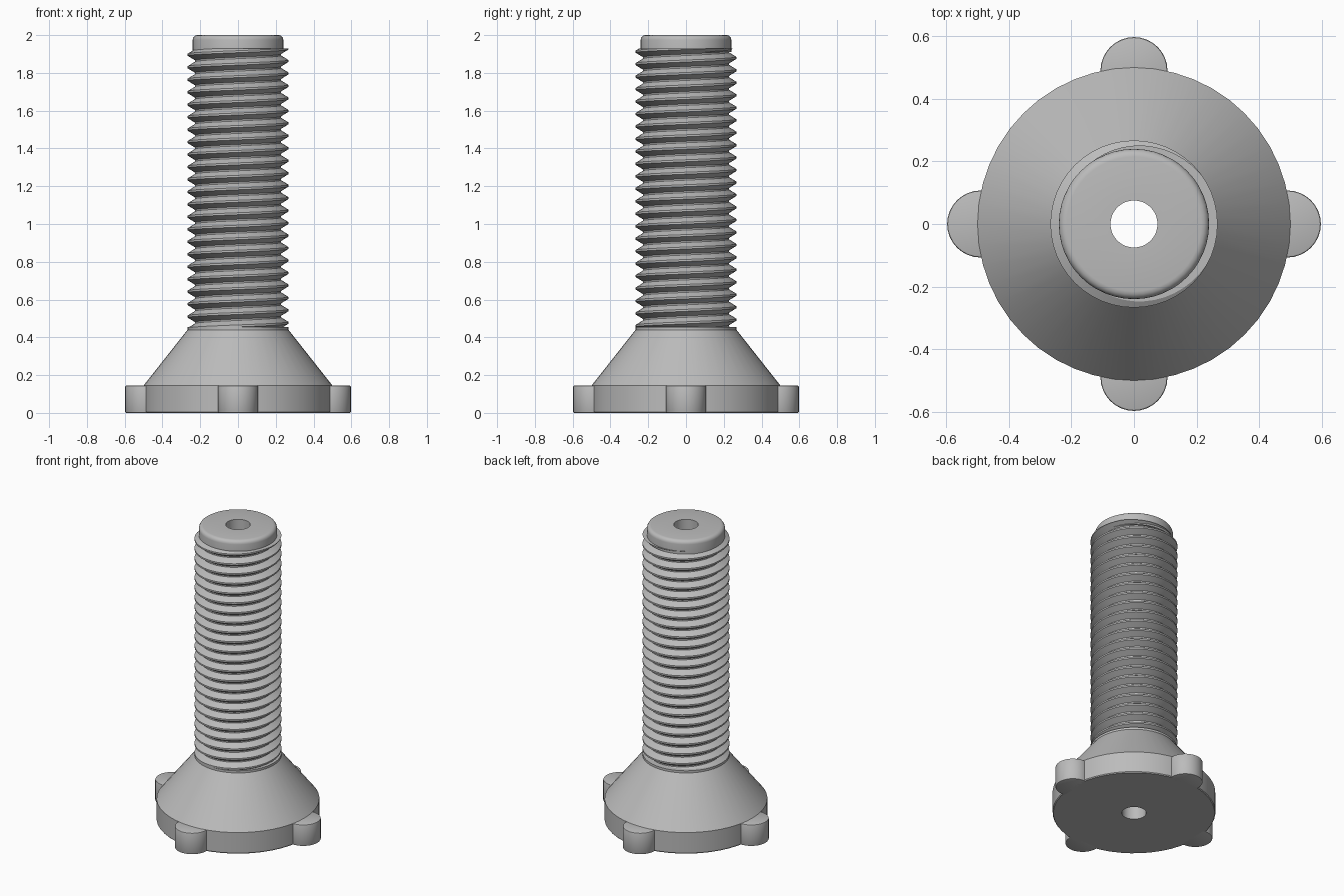
import bpy, bmesh
from math import sin, cos, pi, radians

cube = bpy.data.objects.get("Cube")
if cube:
    bpy.data.objects.remove(cube, do_unlink=True)

grey = bpy.data.materials.new("plain grey")
grey.use_nodes = True
COLOUR = (0.5, 0.5, 0.5, 1)
grey.diffuse_color = COLOUR
grey.node_tree.nodes["Principled BSDF"].inputs["Base Color"].default_value = COLOUR


def finish(bm, name, angle=30):
    """Turn a bmesh into a shaded object."""
    bmesh.ops.recalc_face_normals(bm, faces=bm.faces)
    mesh = bpy.data.meshes.new(name)
    bm.to_mesh(mesh)
    bm.free()
    mesh.materials.append(grey)
    obj = bpy.data.objects.new(name, mesh)
    bpy.context.collection.objects.link(obj)
    bpy.ops.object.select_all(action='DESELECT')
    obj.select_set(True)
    bpy.context.view_layer.objects.active = obj
    if angle:
        bpy.ops.object.shade_smooth_by_angle(angle=radians(angle))
    return obj


def lathe(name, profile, sides, angle=30, closed=False):
    """Revolve (radius, z) points about the z axis."""
    bm = bmesh.new()
    rings = [[bm.verts.new((r * cos(2 * pi * i / sides), r * sin(2 * pi * i / sides), z))
              for i in range(sides)] for r, z in profile]
    pairs = list(zip(rings, rings[1:]))
    if closed:
        pairs.append((rings[-1], rings[0]))
    for a, b in pairs:
        for i in range(sides):
            j = (i + 1) % sides
            bm.faces.new((a[i], a[j], b[j], b[i]))
    return finish(bm, name, angle)


HOLE, ROOT, CREST = 0.075, 0.228, 0.267
BASE_TOP, NECK, THREAD_TOP = 0.145, 0.44, 1.93
SIDES = 48

# Flared foot with a bore through it
lathe("flared_base", [(HOLE, 0), (0.495, 0), (0.5, 0.006), (0.5, BASE_TOP),
                      (CREST, NECK), (CREST, NECK + 0.015), (HOLE, NECK + 0.015)],
      SIDES, 20, closed=True)

# Rounded tip and the bore that runs down the shank
cap = [(0.24 - 0.025 * (1 - cos(a)), 1.975 + 0.025 * sin(a))
       for a in (i * pi / 8 for i in range(5))]
lathe("rounded_tip", [(HOLE, NECK), (ROOT - 0.01, NECK), (ROOT - 0.01, THREAD_TOP - 0.02),
                      (0.24, THREAD_TOP - 0.02)] + cap + [(HOLE, 2)],
      SIDES, 35, closed=True)

# Right-handed screw thread, trimmed flat at both ends
PITCH, STEPS = 0.066, 48
tooth = [(0, ROOT), (0.12, ROOT), (0.48, CREST), (0.64, CREST)]
turns = int((THREAD_TOP - NECK) / PITCH) + 4
bm = bmesh.new()
columns = []
for i in range(STEPS + 1):
    a = 2 * pi * i / STEPS
    columns.append([bm.verts.new((r * cos(a), r * sin(a),
                                  NECK + (k - 2 + t + i / STEPS) * PITCH))
                    for k in range(turns) for t, r in tooth])
for a, b in zip(columns, columns[1:]):
    for k in range(len(a) - 1):
        bm.faces.new((a[k], b[k], b[k + 1], a[k + 1]))
bmesh.ops.remove_doubles(bm, verts=bm.verts, dist=0.0005)
for z, n in ((NECK + 0.01, -1), (THREAD_TOP, 1)):
    bmesh.ops.bisect_plane(bm, geom=bm.verts[:] + bm.edges[:] + bm.faces[:],
                           plane_co=(0, 0, z), plane_no=(0, 0, n), clear_outer=True)
rim = [e for e in bm.edges if e.is_boundary and
       all(abs(v.co.z - THREAD_TOP) < 0.0005 for v in e.verts)]
new = bmesh.ops.extrude_edge_only(bm, edges=rim)["geom"]
for v in (g for g in new if isinstance(g, bmesh.types.BMVert)):
    v.co.xy = v.co.xy.normalized() * (ROOT - 0.01)
finish(bm, "screw_thread", 25)

# Four rounded grip lugs around the foot
for i, side in enumerate(("left", "back", "right", "front")):
    bm = bmesh.new()
    bmesh.ops.create_cone(bm, cap_ends=True, segments=32, radius1=0.107,
                          radius2=0.107, depth=BASE_TOP)
    edges = [e for e in bm.edges if abs(e.verts[0].co.z - e.verts[1].co.z) < 0.001]
    bmesh.ops.bevel(bm, geom=edges, offset=0.006, segments=2, affect='EDGES', profile=0.5)
    a = i * pi / 2
    # Trim the half that lies inside the foot
    bmesh.ops.translate(bm, vec=(0.49 * cos(a), 0.49 * sin(a), BASE_TOP / 2), verts=bm.verts)
    bmesh.ops.bisect_plane(bm, geom=bm.verts[:] + bm.edges[:] + bm.faces[:],
                           plane_co=(0.47 * cos(a), 0.47 * sin(a), 0),
                           plane_no=(-cos(a), -sin(a), 0), clear_outer=True)
    finish(bm, side + "_lug", 40)
